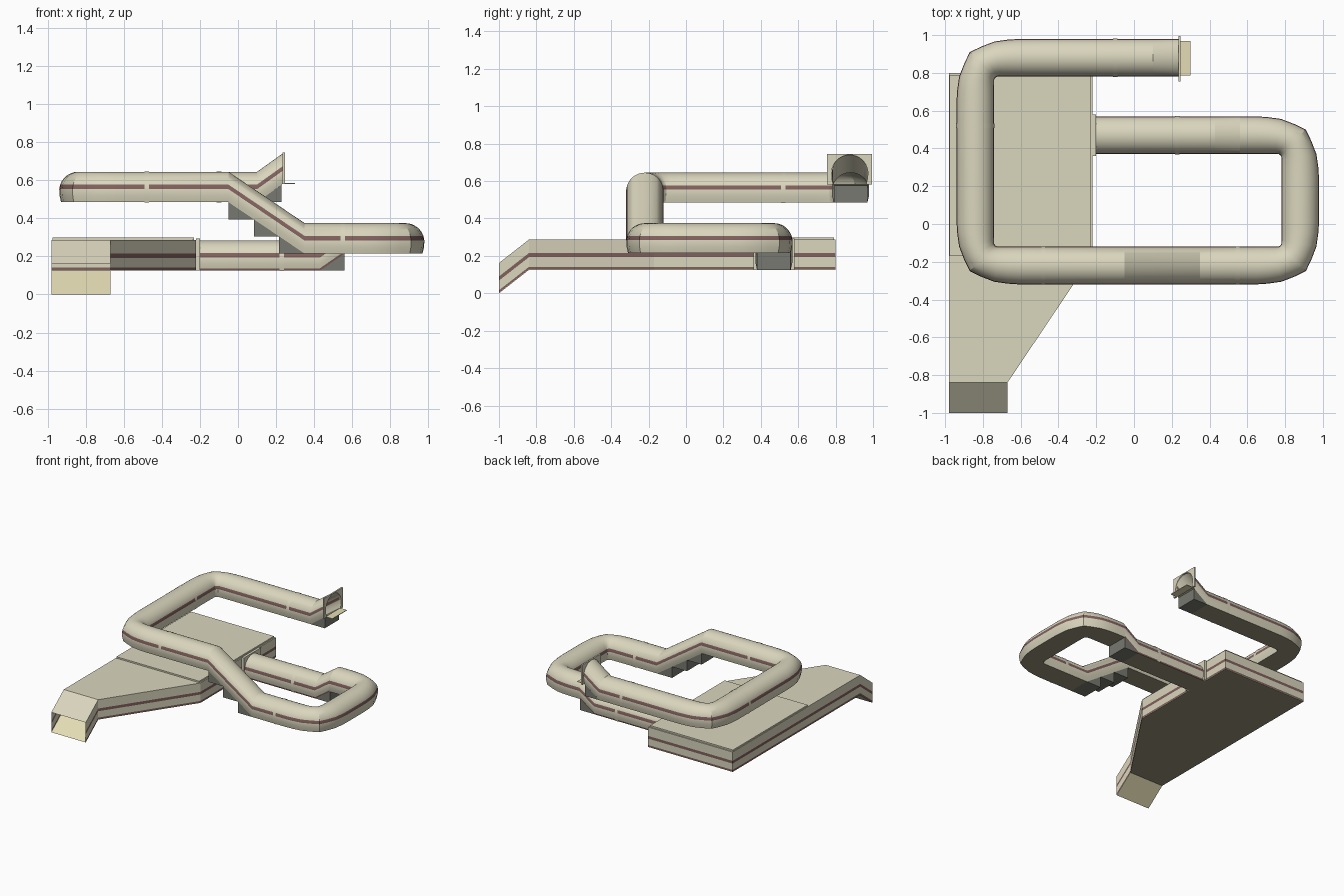
import bpy, bmesh, math
from mathutils import Vector as V

if "Cube" in bpy.data.objects:
    bpy.data.objects.remove(bpy.data.objects["Cube"])


def mat(name, r, g, b):
    m = bpy.data.materials.new(name)
    m.diffuse_color = (r, g, b, 1)
    m.use_nodes = True
    m.node_tree.nodes["Principled BSDF"].inputs["Base Color"].default_value = m.diffuse_color
    return m


MATS = [mat("cream", .70, .67, .51), mat("stripe", .22, .12, .11),
        mat("floor_dark", .30, .28, .19), mat("grey", .19, .19, .165),
        mat("sand", .78, .72, .46)]
CREAM, STRIPE, FLOOR, GREY, SAND = range(5)


def finish(name, bm, smooth=None):
    bmesh.ops.remove_doubles(bm, verts=bm.verts, dist=1e-5)
    bmesh.ops.recalc_face_normals(bm, faces=bm.faces)
    me = bpy.data.meshes.new(name)
    bm.to_mesh(me)
    bm.free()
    for m in MATS:
        me.materials.append(m)
    ob = bpy.data.objects.new(name, me)
    bpy.context.collection.objects.link(ob)
    if smooth:
        bpy.ops.object.select_all(action='DESELECT')
        ob.select_set(True)
        bpy.context.view_layer.objects.active = ob
        bpy.ops.object.shade_smooth_by_angle(angle=math.radians(smooth))
    return ob


# Tube cross-section: side fraction u (1 = right) and height above the base
ARC = [(math.cos(math.radians(a)), .06 + .1 * math.sin(math.radians(a)))
       for a in [5, 19] + list(range(30, 151, 10)) + [161, 175]]
PROFILE = [(.90, 0), (.925, .012), (.98, .035)] + ARC + [(-.98, .035), (-.925, .012), (-.90, 0)]
N = len(PROFILE)


def sweep(name, stations, trim=False, collar=0):
    """Skin stations of (right point, left point, base z); collars are slightly larger bands."""
    bm = bmesh.new()
    rows = []
    for r, l, z in stations:
        c, h = (r + l) / 2, (r - l) / 2
        k = 1 + collar
        rows.append([bm.verts.new((*(c + h * u * k), z + .06 + (v - .06) * k)) for u, v in PROFILE])
    for a, b in zip(rows, rows[1:]):
        for i in range(N):
            j = (i + 1) % N
            if collar and j == 0:
                continue
            f = bm.faces.new((a[i], a[j], b[j], b[i]))
            if j == 0:
                f.material_index = FLOOR
            elif not collar and (i in (3, N - 5) or trim and i in (0, N - 2)):
                f.material_index = STRIPE
    if collar:
        finish(name, bm, 35)
        return
    finish(name, bm, 25)


def straight(x, y, d, z):
    c, r = V((x, y)), V((d[1], -d[0])) * .1
    return (c + r, c - r, z)


def corner(x, y, d, z):
    """Left-hand bend with a chamfered, bulging outer side and a tight inner side."""
    c, d = V((x, y)), V(d)
    e = V((-d.y, d.x))
    outer, inner = c + .1 * (d - e), c + .1 * (e - d)
    half = [(.33, 0, .12), (.27, .004, .07), (.20, .014, .035), (.13, .041, .015)]
    out = [(outer - d * a + e * b, inner - d * g, z) for a, b, g in half]
    out.append((outer + .07 * (e - d), inner + .006 * (d - e) * -1, z))
    out += [(outer + e * a - d * b, inner + e * g, z) for a, b, g in reversed(half)]
    return out


W, S, E, NO = (-1, 0), (0, -1), (1, 0), (0, 1)
HI, MID, LO = .485, .215, .125

# Winding tube: upper run, ramp down, and loop at middle height
sweep("upper_tube", [straight(.24, .88, W, .585), straight(.10, .88, W, HI)]
      + corner(-.84, .88, W, HI) + corner(-.84, -.22, S, HI)
      + [straight(-.05, -.22, E, HI), straight(.35, -.22, E, MID)]
      + corner(.88, -.22, E, MID) + corner(.88, .47, NO, MID)
      + [straight(.56, .47, W, MID)])
# Lower run joining the room
sweep("lower_tube", [straight(.56, .47, W, MID), straight(.43, .47, W, LO),
                     straight(-.22, .47, W, LO)], trim=True)

# Thin joint collars along the tube
for i, (x, y, d, z) in enumerate([(-.10, .88, W, HI), (-.84, .52, S, HI), (-.48, -.22, E, HI),
                                  (.55, -.22, E, MID), (.23, .47, W, LO)]):
    o = V(d) * .012
    sweep(f"collar_{i}", [straight(x - o.x, y - o.y, d, z), straight(x + o.x, y + o.y, d, z)],
          collar=.02)


def prism(name, pts, depth, material):
    """Extrude a 3D polygon along a depth vector."""
    bm = bmesh.new()
    f = bm.faces.new([bm.verts.new(p) for p in pts])
    ext = bmesh.ops.extrude_face_region(bm, geom=[f], use_keep_orig=True)
    bmesh.ops.translate(bm, vec=depth, verts=[g for g in ext["geom"] if isinstance(g, bmesh.types.BMVert)])
    for f in bm.faces:
        f.material_index = material
    return finish(name, bm)


def wedge(name, xhi, zhi, xlo, zlo, y):
    prism(name, [(xhi, y - .09, zhi), (xlo, y - .09, zlo), (xhi, y - .09, zlo)], (0, .18, 0), GREY)


# Stepped supports under the sloping parts
for i in range(3):
    a, b = i / 3, (i + 1) / 3
    wedge(f"ramp_step_{i}", -.05 + .4 * a, HI - .27 * a, -.05 + .4 * b, HI - .27 * b, -.22)
wedge("lower_ramp_step", .56, MID, .43, LO, .47)
wedge("exit_ramp_step", .228, .576, .10, HI, .88)


# Arched end plates
def arch_plate(name, x, y, z, half, top, thick):
    pts = [(-half, 0), (-half, top), (half, top), (half, 0)] + [(u * .098, v * .985) for u, v in PROFILE]
    prism(name, [(x, y + u, z + v) for u, v in pts], (thick, 0, 0), CREAM)


arch_plate("exit_plate", .235, .875, .582, .12, .163, .012)
arch_plate("room_plate", -.22, .47, LO, .11, .168, .02)
prism("exit_tongue", [(.24, .785, .58), (.30, .785, .58), (.30, .97, .58), (.24, .97, .58)],
      (0, 0, .005), SAND)

# Room: banded walls following the outline, open at the front of the entry ramp
X0, X1, X2 = -.98, -.67, -.22
outline = [(X1, -1, 0), (X1, -.84, LO), (X2, -.17, LO), (X2, .80, LO),
           (X0, .80, LO), (X0, -.84, LO), (X0, -1, 0)]
levels = [(0, CREAM), (.004, STRIPE), (.016, CREAM), (.068, STRIPE), (.09, CREAM), (.162, CREAM)]
bm = bmesh.new()
grid = [[bm.verts.new((x, y, z + h)) for h, _ in levels] for x, y, z in outline]
for a, b in zip(grid, grid[1:]):
    for k in range(len(levels) - 1):
        bm.faces.new((a[k], b[k], b[k + 1], a[k + 1])).material_index = levels[k][1]
for k, room_mat, ramp_mat in ((0, FLOOR, SAND), (-1, CREAM, CREAM)):
    col = [g[k] for g in grid]
    bm.faces.new(col[1:6]).material_index = room_mat
    bm.faces.new((col[0], col[1], col[5], col[6])).material_index = ramp_mat
finish("entry_room", bm)

# Raised roof panel over the rear of the room
prism("roof_panel", [(X0 + .004, -.17, .287), (X2 - .01, -.17, .287),
                     (X2 - .01, .79, .287), (X0 + .004, .79, .287)], (0, 0, .012), CREAM)
